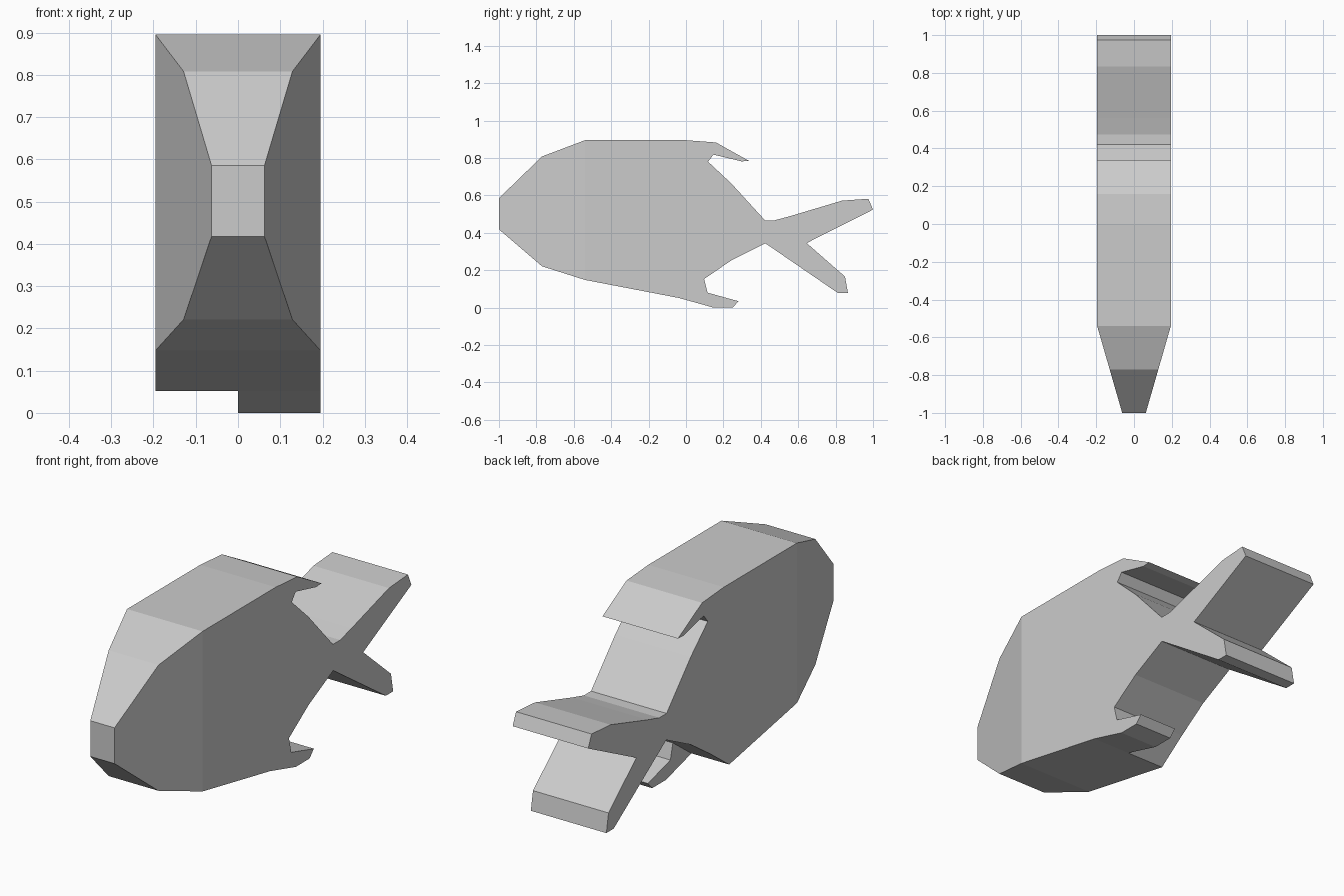
import bpy, bmesh

if "Cube" in bpy.data.objects:
    bpy.data.objects.remove(bpy.data.objects["Cube"])

HALF = 0.195      # half thickness of the body
SHOULDER = -0.54  # where the head starts to taper
SNOUT = 0.0625    # half thickness at the snout


def half_width(y):
    t = min(1.0, (y + 1.0) / (SHOULDER + 1.0))
    return SNOUT + (HALF - SNOUT) * t


def slab(name, outline, left, right, crease=None):
    """Side outline (y, z) extruded across x; crease = two outline indices to join."""
    bm = bmesh.new()
    sides = [[bm.verts.new((s * half_width(y), y, z)) for y, z in outline]
             for s in (left, right)]
    a, b = sides
    n = len(outline)
    for i in range(n):
        j = (i + 1) % n
        bm.faces.new((a[i], a[j], b[j], b[i]))
    for verts in sides:
        if crease:
            i, j = crease
            bm.faces.new(verts[i:j + 1])
            bm.faces.new(verts[j:] + verts[:i + 1])
        else:
            bm.faces.new(verts)
    bmesh.ops.recalc_face_normals(bm, faces=bm.faces)
    mesh = bpy.data.meshes.new(name)
    bm.to_mesh(mesh)
    bm.free()
    obj = bpy.data.objects.new(name, mesh)
    bpy.context.collection.objects.link(obj)
    return obj


# Body with dorsal fin and forked tail
head_top = [(-1, 0.418), (-1, 0.585), (-0.77, 0.808), (SHOULDER, 0.895), (0, 0.895)]
dorsal_fin = [(0.16, 0.883), (0.338, 0.784), (0.297, 0.782), (0.147, 0.818), (0.118, 0.78)]
tail = [(0.243, 0.663), (0.422, 0.467), (0.475, 0.467), (0.56, 0.49), (0.835, 0.572),
        (0.975, 0.582), (1, 0.524), (0.645, 0.345), (0.85, 0.166), (0.866, 0.078),
        (0.812, 0.078), (0.424, 0.344), (0.243, 0.253)]
belly = [(0.097, 0.153), (-0.04, 0.052), (SHOULDER, 0.148), (-0.77, 0.221)]
outline = head_top + dorsal_fin + tail + belly
slab("fish_body", outline, -1, 1, (3, len(outline) - 2))

# Belly fin, on the right half only
belly_fin = [(-0.04, 0.052), (0.072, 0.021), (0.147, 0), (0.249, 0), (0.281, 0.034),
             (0.115, 0.08), (0.097, 0.153)]
slab("belly_fin", belly_fin, 0, 1)
